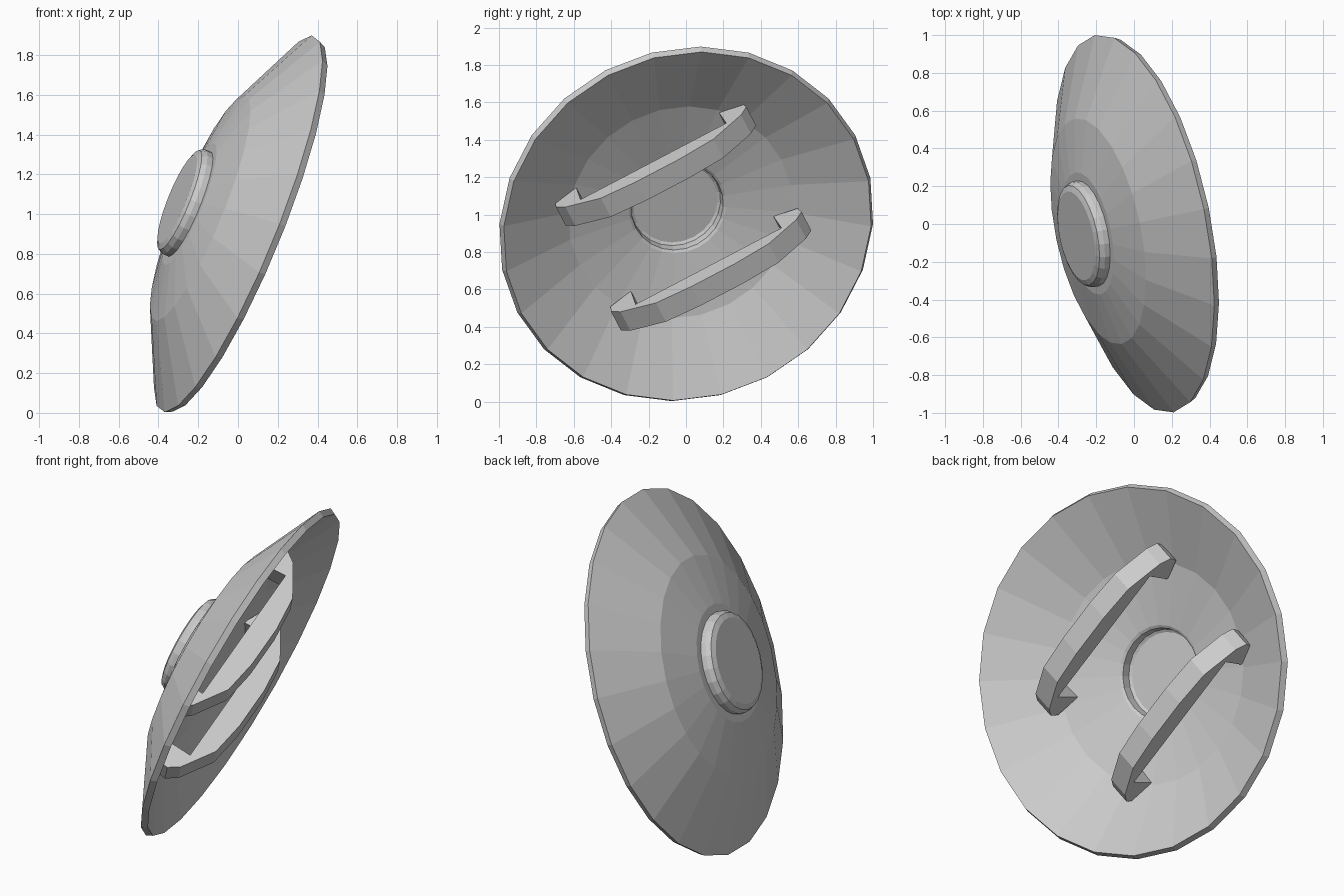
import bpy, bmesh
from math import cos, sin, pi
from mathutils import Vector, Matrix

if "Cube" in bpy.data.objects:
    bpy.data.objects.remove(bpy.data.objects["Cube"])

# Tilted frame: local X runs along the grips, local Z points out of the shield front
n = Vector((-0.91, -0.19, 0.37)).normalized()
v = Vector((0.004, 0.887, 0.465))
v = (v - n * v.dot(n)).normalized()
w = n.cross(v)
frame = Matrix.Translation((0.033, 0.008, 0.938)) @ Matrix((v, w, n)).transposed().to_4x4()
SIDES = 24


def make_object(name, bm):
    bmesh.ops.recalc_face_normals(bm, faces=bm.faces)
    bm.transform(frame)
    mesh = bpy.data.meshes.new(name)
    bm.to_mesh(mesh)
    bm.free()
    ob = bpy.data.objects.new(name, mesh)
    bpy.context.collection.objects.link(ob)
    return ob


def lathe(name, profile):
    """Revolve (radius, height) points, capping both ends with flat discs."""
    bm = bmesh.new()
    rings = [[bm.verts.new((r * cos(2 * pi * i / SIDES), r * sin(2 * pi * i / SIDES), z))
              for i in range(SIDES)] for r, z in profile]
    for a, b in zip(rings, rings[1:]):
        for i in range(SIDES):
            j = (i + 1) % SIDES
            bm.faces.new((a[i], a[j], b[j], b[i]))
    bm.faces.new(rings[0])
    bm.faces.new(rings[-1])
    return make_object(name, bm)


def grip(name, offset, width=0.125):
    """Bowed bracket outline extruded across its width."""
    half = [(0.13, -0.085), (0.34, -0.06), (0.53, 0.05), (0.575, 0.11),
            (0.565, 0.17), (0.43, 0.225), (0.44, 0.045)]
    outline = half + [(-x, z) for x, z in reversed(half)]
    bm = bmesh.new()
    face = bm.faces.new([bm.verts.new((x, offset - width / 2, z)) for x, z in outline])
    ext = bmesh.ops.extrude_face_region(bm, geom=[face], use_keep_orig=True)
    moved = [g for g in ext["geom"] if isinstance(g, bmesh.types.BMVert)]
    bmesh.ops.translate(bm, verts=moved, vec=(0, width, 0))
    return make_object(name, bm)


# Dished shield body with boss on the front and a recess behind it
lathe("shield_body", [
    (0.23, 0.345), (0.245, 0.335), (0.25, 0.285), (0.265, 0.275),   # rear recess
    (0.61, 0.20), (1.003, 0.0), (1.02, 0.035),                      # inside and rim
    (0.61, 0.245), (0.33, 0.305), (0.285, 0.305),                   # outside
    (0.285, 0.335), (0.27, 0.36), (0.24, 0.372)])                   # boss

# Two parallel grips on the back
for name, offset in (("upper_grip", -0.348), ("lower_grip", 0.348)):
    grip(name, offset)
